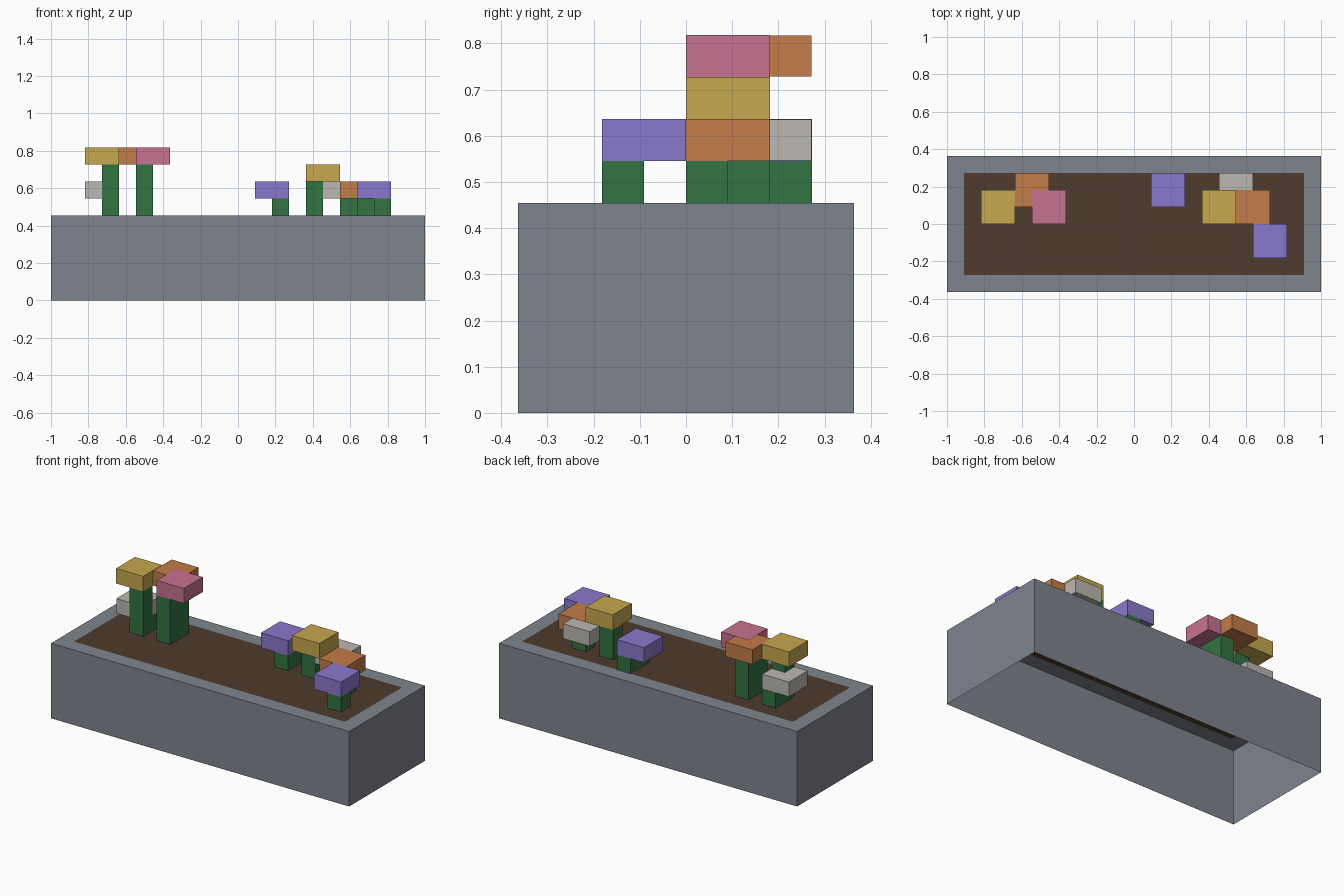
import bpy, bmesh
from mathutils import Matrix, Vector

old = bpy.data.objects.get("Cube")
if old:
    bpy.data.objects.remove(old, do_unlink=True)

U = 1 / 11      # grid module
RIM = 5         # planter height in modules


def material(name, rgb):
    linear = [(c / 255 / 12.92) if c < 11 else ((c / 255 + 0.055) / 1.055) ** 2.4 for c in rgb]
    m = bpy.data.materials.new(name)
    m.use_nodes = True
    m.diffuse_color = (*linear, 1)
    m.node_tree.nodes["Principled BSDF"].inputs["Base Color"].default_value = (*linear, 1)
    return m


STONE = material("stone grey", (127, 132, 141))
SOIL = material("soil brown", (78, 59, 45))
GREEN = material("stem green", (50, 115, 66))
PETALS = {
    "yellow": material("petal yellow", (198, 168, 79)),
    "orange": material("petal orange", (196, 124, 72)),
    "pink": material("petal pink", (200, 115, 146)),
    "white": material("petal white", (188, 184, 178)),
    "purple": material("petal purple", (138, 120, 204)),
}


def finish(name, bm, mat):
    mesh = bpy.data.meshes.new(name)
    bm.to_mesh(mesh)
    bm.free()
    mesh.materials.append(mat)
    obj = bpy.data.objects.new(name, mesh)
    bpy.context.collection.objects.link(obj)
    return obj


def box_mesh(low, size, inset=0):
    """Box from its low corner and size in modules."""
    bm = bmesh.new()
    low, size = Vector(low), Vector(size)
    scale = [s * U - 2 * inset for s in size]
    bmesh.ops.create_cube(bm, size=1, matrix=Matrix.Translation((low + size / 2) * U)
                          @ Matrix.Diagonal((*scale, 1)))
    return bm


# Planter: thin shell, open below, with a flat rim around the soil opening
bm = box_mesh((-11, -4, 0), (22, 8, RIM))
bm.normal_update()
top = [f for f in bm.faces if f.normal.z > 0.5]
bottom = [f for f in bm.faces if f.normal.z < -0.5]
bmesh.ops.inset_region(bm, faces=top, thickness=U, use_even_offset=True)
bmesh.ops.delete(bm, geom=top + bottom, context="FACES")
finish("planter", bm, STONE)

# Soil sheet filling the opening
bm = bmesh.new()
bmesh.ops.create_grid(bm, x_segments=1, y_segments=1, size=1,
                      matrix=Matrix.Translation((0, 0, RIM * U)) @ Matrix.Diagonal((10 * U, 3 * U, 1, 1)))
finish("soil", bm, SOIL)


def flower(name, color, head, stems, height, inset=0):
    """Square blossom two modules wide, resting on square stems."""
    finish(name + "_blossom", box_mesh((*head, RIM + height), (2, 2, 1), inset), PETALS[color])
    for i, (x, y) in enumerate(stems):
        finish(f"{name}_stem_{i + 1}", box_mesh((x, y, RIM), (1, 1, height)), GREEN)


# Tall cluster on the right; inset blossoms sit inside their neighbours
flower("tall_yellow", "yellow", (-9, 0), [(-8, 0)], 3)
flower("tall_orange", "orange", (-7, 1), [(-6, 1)], 3, 0.001)
flower("tall_pink", "pink", (-6, 0), [(-6, 0)], 3)
flower("short_white", "white", (-9, 0), [(-8, 1)], 1, 0.001)

# Low cluster on the left
flower("back_purple", "purple", (1, 1), [(2, 1), (2, 2)], 1)
flower("middle_yellow", "yellow", (4, 0), [(4, 1)], 2)
flower("back_white", "white", (5, 1), [(6, 1)], 1, 0.001)
flower("short_orange", "orange", (6, 0), [(7, 0)], 1)
flower("front_purple", "purple", (7, -2), [(8, -2)], 1)
